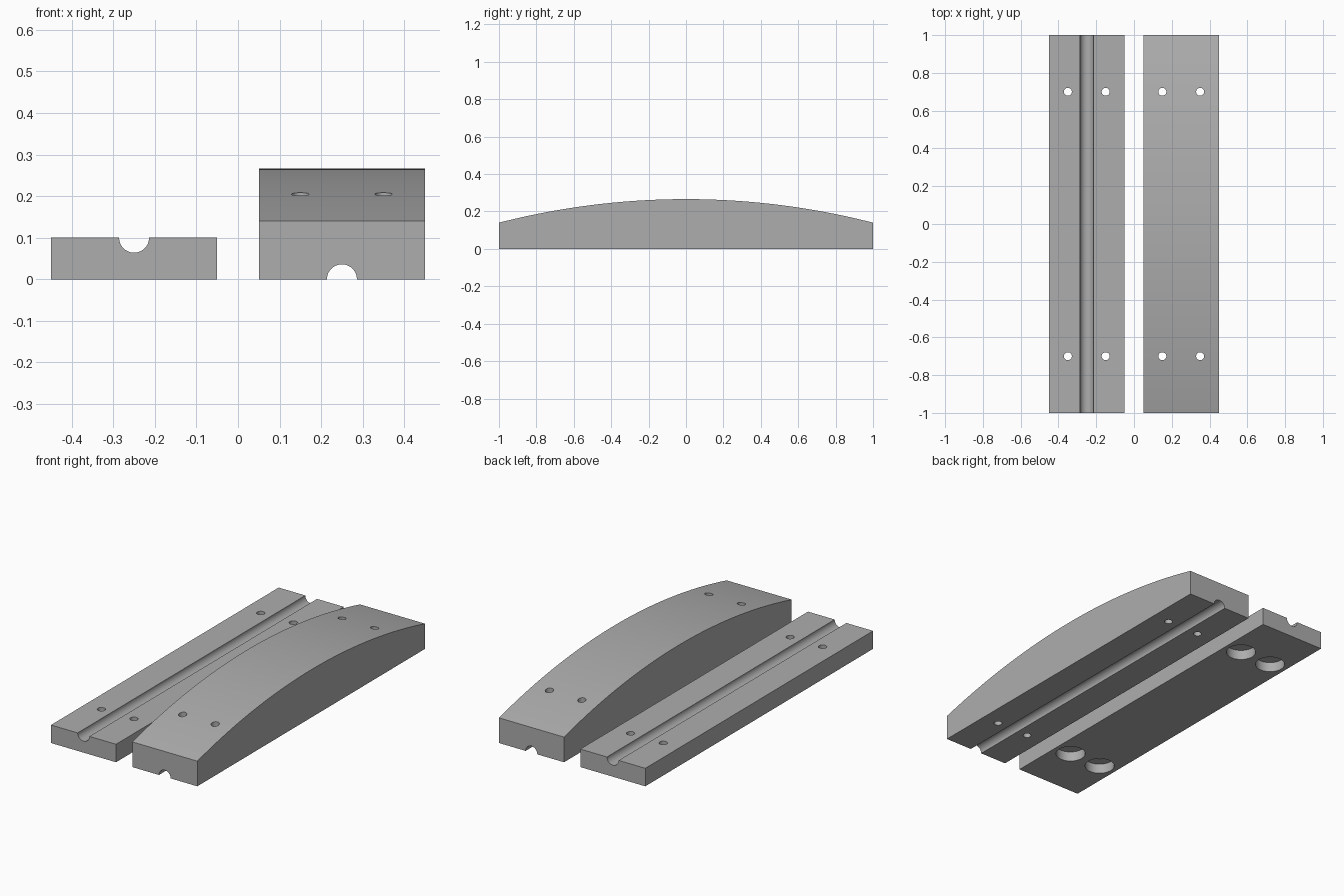
import bpy
import bmesh
import math
from mathutils import Matrix

cube = bpy.data.objects.get("Cube")
if cube:
    bpy.data.objects.remove(cube, do_unlink=True)

WIDTH, HALF_LEN = 0.4, 1.0
BASE_H, END_H, CROWN_H = 0.1, 0.14, 0.266
GROOVE_R, BOLT_R, BORE_R, BORE_DEPTH = 0.036, 0.021, 0.077, 0.055
BOLT_X, BOLT_Y = 0.1, 0.7
BASE_X, ARCH_X = -0.25, 0.25

grey = bpy.data.materials.new("plain grey")
grey.use_nodes = True
colour = (0.42, 0.42, 0.42, 1)
grey.diffuse_color = colour
grey.node_tree.nodes["Principled BSDF"].inputs["Base Color"].default_value = colour


def add_object(name, bm):
    bmesh.ops.recalc_face_normals(bm, faces=bm.faces)
    mesh = bpy.data.meshes.new(name)
    bm.to_mesh(mesh)
    bm.free()
    mesh.materials.append(grey)
    obj = bpy.data.objects.new(name, mesh)
    bpy.context.collection.objects.link(obj)
    return obj


def side_profile_bar(name, x, profile):
    """Extrude a (y, z) outline across the bar width."""
    bm = bmesh.new()
    face = bm.faces.new([bm.verts.new((x - WIDTH / 2, y, z)) for y, z in profile])
    ext = bmesh.ops.extrude_face_region(bm, geom=[face])
    verts = [v for v in ext["geom"] if isinstance(v, bmesh.types.BMVert)]
    bmesh.ops.translate(bm, verts=verts, vec=(WIDTH, 0, 0))
    return add_object(name, bm)


def cut_cylinder(obj, centre, radius, length, axis="Z", sides=48):
    """Subtract one cylinder from the bar."""
    turn = Matrix.Rotation(math.pi / 2, 4, "X") if axis == "Y" else Matrix()
    bm = bmesh.new()
    bmesh.ops.create_cone(bm, cap_ends=True, segments=sides, radius1=radius,
                          radius2=radius, depth=length,
                          matrix=Matrix.Translation(centre) @ turn)
    cutter = add_object("cutter", bm)
    cutter.hide_render = True
    mod = obj.modifiers.new("cut", "BOOLEAN")
    mod.operation, mod.solver, mod.object = "DIFFERENCE", "EXACT", cutter
    bpy.context.view_layer.objects.active = obj
    bpy.ops.object.modifier_apply(modifier=mod.name)
    bpy.data.objects.remove(cutter, do_unlink=True)


def finish(obj):
    bpy.ops.object.select_all(action="DESELECT")
    obj.select_set(True)
    bpy.context.view_layer.objects.active = obj
    bpy.ops.object.shade_smooth_by_angle(angle=math.radians(30))


# Flat lower clamp bar and arched upper clamp bar
base = side_profile_bar("base_bar", BASE_X, [
    (-HALF_LEN, 0), (HALF_LEN, 0), (HALF_LEN, BASE_H), (-HALF_LEN, BASE_H)])

rise = CROWN_H - END_H
arc_r = (HALF_LEN ** 2 + rise ** 2) / (2 * rise)
half_angle = math.asin(HALF_LEN / arc_r)
STEPS = 64
arc = []
for i in range(STEPS + 1):
    a = half_angle * (1 - 2 * i / STEPS)
    arc.append((arc_r * math.sin(a), CROWN_H - arc_r * (1 - math.cos(a))))
arch = side_profile_bar("arched_bar", ARCH_X, [(-HALF_LEN, 0), (HALF_LEN, 0)] + arc)

# Half-round grooves, bolt holes and counterbores
for bar, x, groove_z in ((base, BASE_X, BASE_H), (arch, ARCH_X, 0)):
    cut_cylinder(bar, (x, 0, groove_z), GROOVE_R, 3, "Y")
    for sx in (-1, 1):
        for sy in (-1, 1):
            px, py = x + sx * BOLT_X, sy * BOLT_Y
            cut_cylinder(bar, (px, py, 0), BOLT_R, 1)
            if bar is base:
                cut_cylinder(bar, (px, py, 0), BORE_R, 2 * BORE_DEPTH)
    finish(bar)
